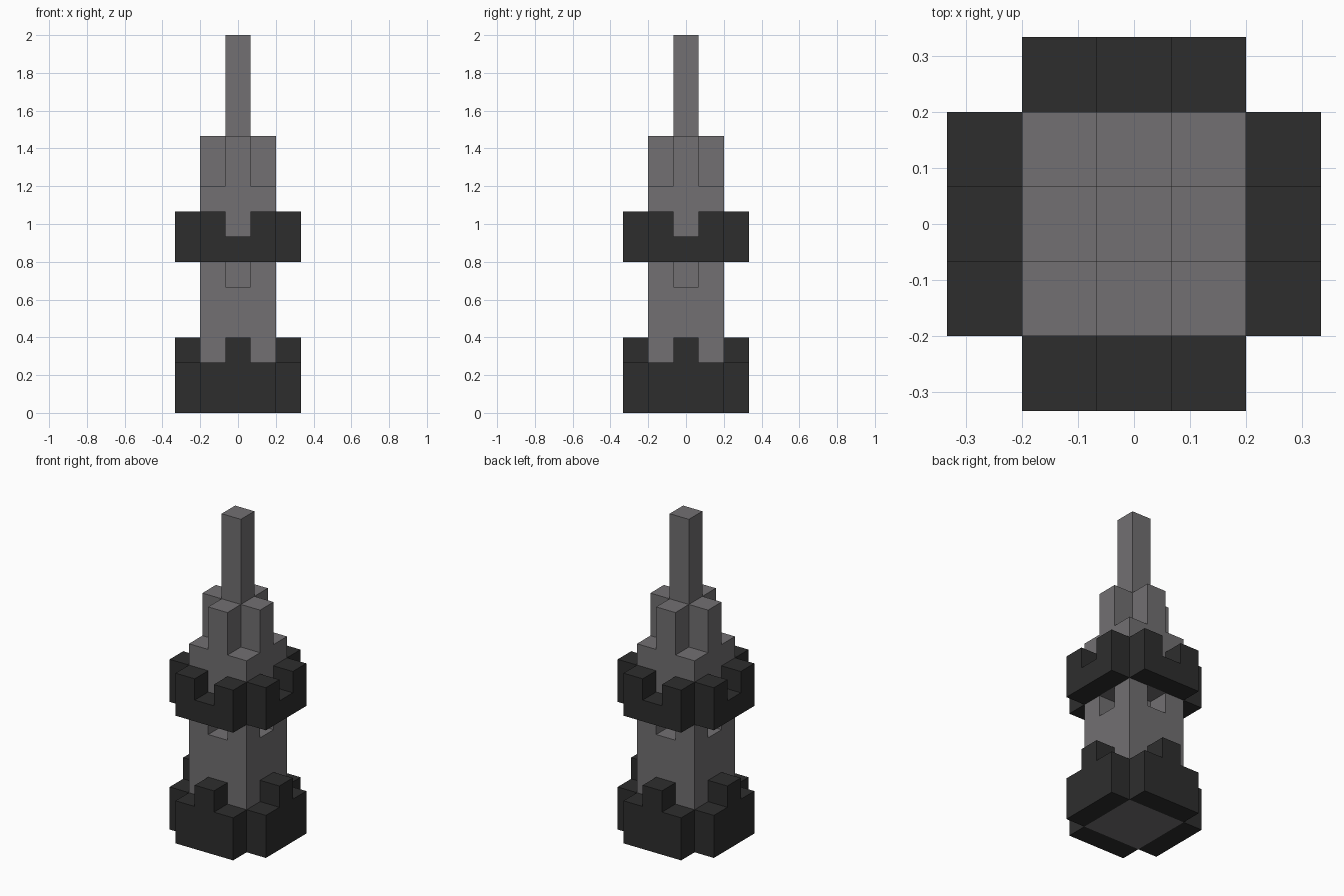
import bpy
import bmesh
from math import pi
from mathutils import Matrix, Vector

U = 2 / 15  # one block

if "Cube" in bpy.data.objects:
    bpy.data.objects.remove(bpy.data.objects["Cube"], do_unlink=True)


def make_material(name, color):
    mat = bpy.data.materials.new(name)
    mat.use_nodes = True
    mat.diffuse_color = color
    mat.node_tree.nodes["Principled BSDF"].inputs["Base Color"].default_value = color
    return mat


stone = make_material("grey stone", (0.168, 0.162, 0.168, 1))
dark_stone = make_material("dark stone", (0.027, 0.027, 0.027, 1))


def prism(name, outline, depth, place, mat):
    """Extrude a flat outline, given in blocks, along its local z."""
    bm = bmesh.new()
    face = bm.faces.new([bm.verts.new((x, y, 0)) for x, y in outline])
    moved = bmesh.ops.extrude_face_region(bm, geom=[face])["geom"]
    top = [v for v in moved if isinstance(v, bmesh.types.BMVert)]
    bmesh.ops.translate(bm, verts=top, vec=Vector((0, 0, depth)))
    bmesh.ops.transform(bm, verts=bm.verts[:], matrix=Matrix.Scale(U, 4) @ place)
    bmesh.ops.recalc_face_normals(bm, faces=bm.faces[:])
    mesh = bpy.data.meshes.new(name)
    bm.to_mesh(mesh)
    bm.free()
    mesh.materials.append(mat)
    obj = bpy.data.objects.new(name, mesh)
    bpy.context.collection.objects.link(obj)
    return obj


def rect(w, h, low=None):
    low = -h / 2 if low is None else low
    return [(-w / 2, low), (w / 2, low), (w / 2, low + h), (-w / 2, low + h)]


def lift(z):
    return Matrix.Translation((0, 0, z))


SIDES = {"front": 0, "left": pi / 2, "back": pi, "right": -pi / 2}


def wall(side, z, inner):
    """Stand an outline upright on one side, facing outward."""
    return (lift(z) @ Matrix.Rotation(SIDES[side], 4, "Z")
            @ Matrix.Translation((0, -inner, 0)) @ Matrix.Rotation(pi / 2, 4, "X"))


# Tower shaft with a window recess in each side
shaft = prism("tower_shaft", rect(3, 3), 9, lift(0), stone)
for side in SIDES:
    cutter = prism("window_cutter", rect(1, 1, 0), 2, wall(side, 5, 0.5), stone)
    cutter.hide_render = True
    mod = shaft.modifiers.new("window", "BOOLEAN")
    mod.operation, mod.solver, mod.object = "DIFFERENCE", "EXACT", cutter
    bpy.context.view_layer.objects.active = shaft
    bpy.ops.object.modifier_apply(modifier=mod.name)
    bpy.data.objects.remove(cutter, do_unlink=True)

# Base walls with a raised middle block, and balcony walls with a gap
base = [(-1.5, 0), (1.5, 0), (1.5, 2), (.5, 2), (.5, 3), (-.5, 3), (-.5, 2), (-1.5, 2)]
balcony = [(-1.5, 0), (1.5, 0), (1.5, 2), (.5, 2), (.5, 1), (-.5, 1), (-.5, 2), (-1.5, 2)]
for side in SIDES:
    prism(f"base_wall_{side}", base, 1, wall(side, 0, 1.5), dark_stone)
    prism(f"balcony_wall_{side}", balcony, 1, wall(side, 6, 1.5), dark_stone)

# Cross-shaped crown and spire
quarter = [(.5, -.5), (1.5, -.5), (1.5, .5)]
cross = []
for turn in range(4):
    for x, y in quarter:
        cross.append((x, y))
    quarter = [(-y, x) for x, y in quarter]
prism("crown", cross, 2, lift(9), stone)
prism("spire", rect(1, 1), 4, lift(11), stone)
